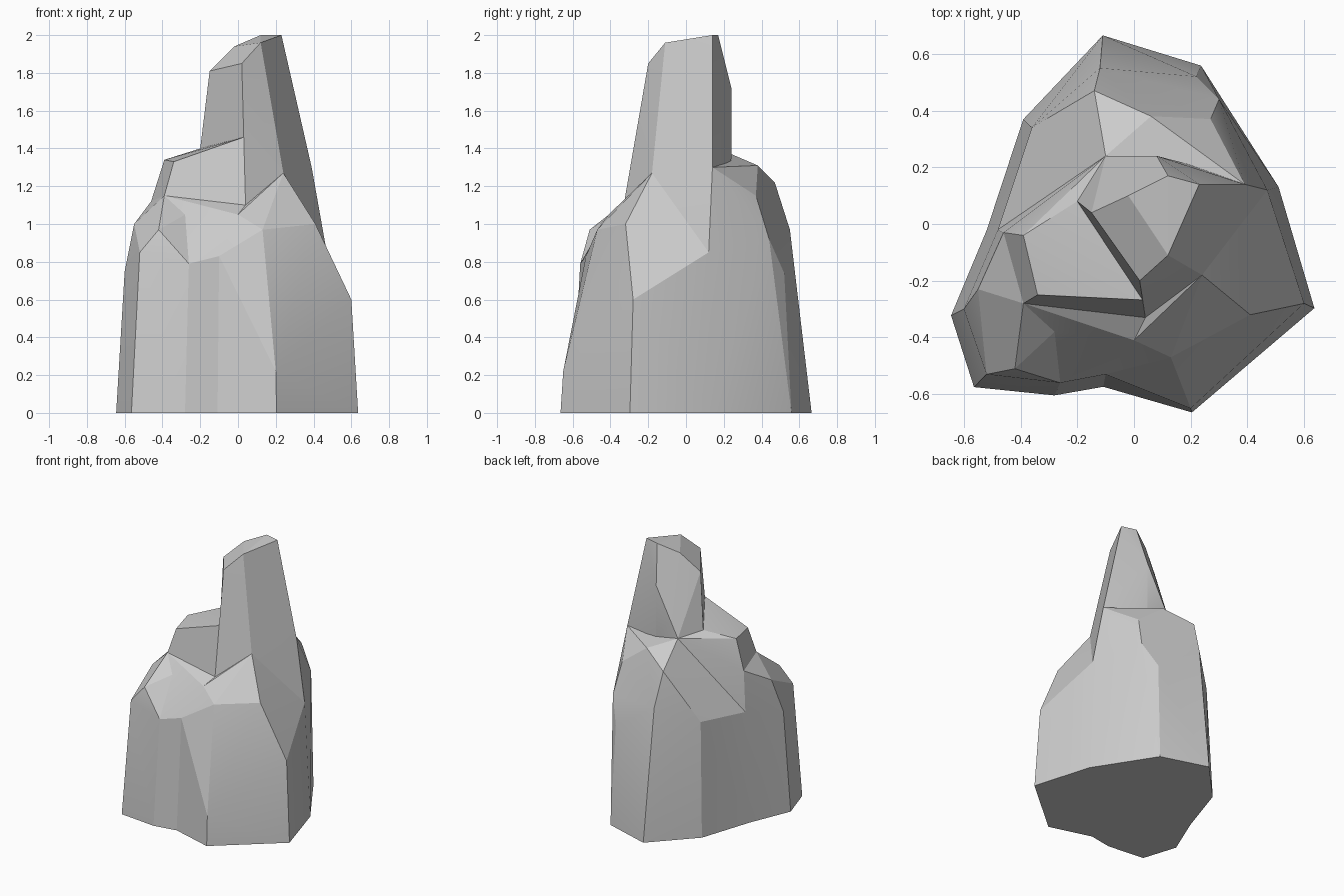
import bpy, bmesh, math

if "Cube" in bpy.data.objects:
    bpy.data.objects.remove(bpy.data.objects["Cube"])


def chunk(name, core_top, pts):
    """Convex rock chunk: upper corners given, foot flared out to the ground,
    tied to a central core so neighbouring chunks overlap."""
    feet = [(x * (1 + .1 * z), y * (1 + .1 * z), 0) for x, y, z in pts if z < .9]
    core = [(sx * r, sy * r, z) for r, z in ((.15, 0), (.08, core_top))
            for sx in (-1, 1) for sy in (-1, 1)]
    bm = bmesh.new()
    for p in pts + feet + core:
        bm.verts.new(p)
    bmesh.ops.convex_hull(bm, input=bm.verts[:])
    loose = [v for v in bm.verts if not v.link_faces]
    bmesh.ops.delete(bm, geom=loose, context='VERTS')
    bmesh.ops.recalc_face_normals(bm, faces=bm.faces[:])
    me = bpy.data.meshes.new(name)
    bm.to_mesh(me)
    bm.free()
    ob = bpy.data.objects.new(name, me)
    bpy.context.collection.objects.link(ob)
    return ob


# Corners where neighbouring chunks meet
west, east = (-.48, -.02, .82), (.47, .12, .85)
peak, ledge = (.24, -.18, 1.27), (.39, .14, 1.30)
notch, lip, gully = (.04, -.33, 1.1), (0, -.41, 1.05), (-.1, -.53, .83)
step_a, step_b = (-.39, -.28, 1.15), (-.46, -.03, 1.12)
brow, toe = (-.28, -.38, 1.05), (-.26, -.56, .79)
nook, crease = (-.10, .24, 1.37), (-.2, .08, 1.40)

# Right flank with its pointed shoulder
rock = chunk("rock", .95, [east, peak, notch, lip, gully, (.2, -.65, .22),
                           (.6, -.28, .6), (.41, -.32, 1.0), (.13, -.47, .97)])
chunks = [
    # Back shoulder behind the spire
    chunk("back_shoulder", 1.3, [
        west, east, ledge, nook, (.27, .37, 1.15), (.06, .38, 1.31), (-.14, .47, 1.22),
        (.3, .44, .92), (.22, .52, .74), (-.12, .55, .97), (-.11, .665, 0), (-.36, .34, .85)]),
    # Left buttress
    chunk("left_buttress", .95, [
        west, step_a, step_b, brow, toe, (-.55, -.23, 1.0),
        (-.6, -.3, .75), (-.52, -.53, .85), (-.42, -.51, .97)]),
    # Front face between the flanks
    chunk("front_buttress", 1.0, [step_a, notch, lip, brow, toe, gully]),
    # Stepped shelf left of the spire
    chunk("shelf", 1.4, [west, step_a, step_b, notch, nook, crease,
                         (-.39, -.04, 1.34), (-.34, -.25, 1.33), (.03, -.27, 1.46)]),
    # Tall spire
    chunk("spire", .8, [
        east, ledge, peak, notch, nook, crease, (-.15, .04, 1.81), (.02, -.2, 1.85),
        (.12, -.11, 1.96), (.23, .14, 2), (.12, .17, 2), (-.02, .1, 1.94),
        (.08, .24, 1.72), (.08, .24, 1.35)]),
]

# Merge the chunks into one stone
bpy.context.view_layer.objects.active = rock
rock.select_set(True)
for c in chunks:
    m = rock.modifiers.new("join", 'BOOLEAN')
    m.operation, m.solver, m.object = 'UNION', 'EXACT', c
    bpy.ops.object.modifier_apply(modifier=m.name)
    bpy.data.objects.remove(c)

# Clean the seams, then shade softly with crisp ridges
bm = bmesh.new()
bm.from_mesh(rock.data)
bmesh.ops.remove_doubles(bm, verts=bm.verts[:], dist=.004)
bmesh.ops.dissolve_limit(bm, angle_limit=math.radians(3), verts=bm.verts[:], edges=bm.edges[:])
bmesh.ops.triangulate(bm, faces=[f for f in bm.faces if len(f.verts) > 4])
bmesh.ops.recalc_face_normals(bm, faces=bm.faces[:])
bm.to_mesh(rock.data)
bm.free()
bpy.ops.object.shade_smooth_by_angle(angle=math.radians(15))
